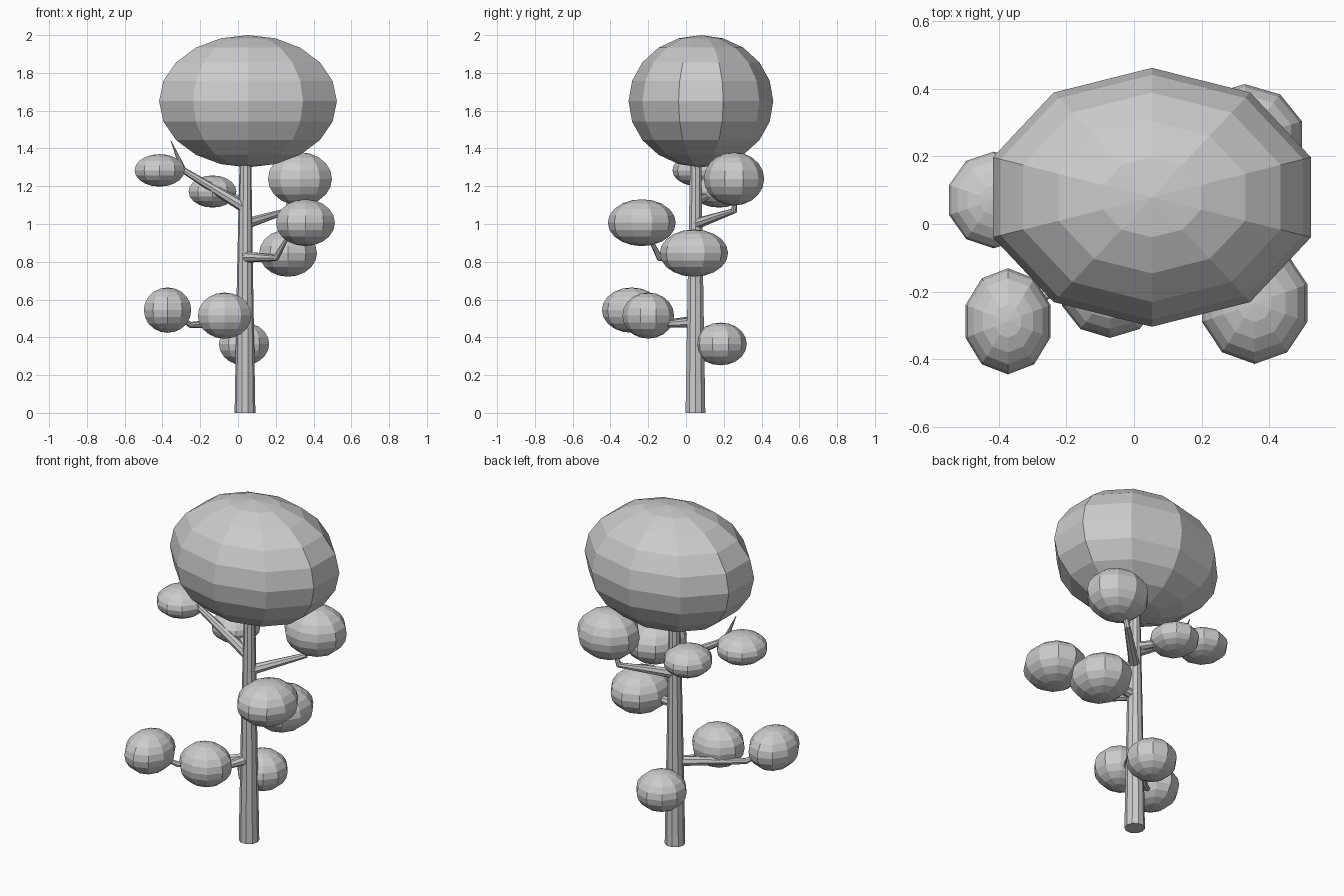
import bpy, bmesh
from mathutils import Vector

if "Cube" in bpy.data.objects:
    bpy.data.objects.remove(bpy.data.objects["Cube"])


def finish(bm, name):
    bmesh.ops.recalc_face_normals(bm, faces=bm.faces)
    mesh = bpy.data.meshes.new(name)
    bm.to_mesh(mesh)
    bm.free()
    obj = bpy.data.objects.new(name, mesh)
    bpy.context.collection.objects.link(obj)
    return obj


def foliage(name, centre, radii):
    """Flat-shaded ten-sided ellipsoid."""
    bm = bmesh.new()
    bmesh.ops.create_uvsphere(bm, u_segments=10, v_segments=10, radius=1)
    bmesh.ops.scale(bm, vec=radii, verts=bm.verts)
    bmesh.ops.translate(bm, vec=centre, verts=bm.verts)
    return finish(bm, name)


def tube(name, points, radii, sides=10):
    """Tapered tube along a path, capped at both ends."""
    pts = [Vector(p) for p in points]
    bm = bmesh.new()
    rings = []
    for i, (p, r) in enumerate(zip(pts, radii)):
        before = (p - pts[i - 1]).normalized() if i else Vector()
        after = (pts[i + 1] - p).normalized() if i + 1 < len(pts) else Vector()
        rot = Vector((0, 0, 1)).rotation_difference(before + after)
        if i == 0:
            side = rot @ Vector((1, 0, 0))
        tangent = (before + after).normalized()
        # carry the ring direction along the path so the tube does not twist
        side = (side - tangent * side.dot(tangent)).normalized()
        up = tangent.cross(side)
        ring = []
        for k in range(sides):
            a = 6.283185307 * k / sides
            ring.append(bm.verts.new(p + (side * cos(a) + up * sin(a)) * r))
        rings.append(ring)
    for a, b in zip(rings, rings[1:]):
        for k in range(sides):
            n = (k + 1) % sides
            bm.faces.new((a[k], a[n], b[n], b[k]))
    bm.faces.new(rings[0])
    bm.faces.new(rings[-1])
    return finish(bm, name)


from math import cos, sin

# Trunk, running up into the crown
tube("trunk", [(.037, .05, 0), (.037, .05, .7), (.04, .052, 1.5)], [.055, .043, .028])

# Crown
foliage("crown", (.053, .079, 1.65), (.495, .383, .35))

# Leaf clusters: centre, radii
clusters = {
    "upper_left": ((-.415, .071, 1.284), (.139, .143, .086)),
    "upper_back": ((-.135, .175, 1.172), (.133, .14, .085)),
    "upper_right": ((.328, .254, 1.239), (.178, .16, .141)),
    "middle_front": ((.357, -.234, 1.007), (.164, .18, .124)),
    "middle_right": ((.265, .042, .846), (.161, .181, .125)),
    "lower_left": ((-.373, -.288, .544), (.132, .157, .12)),
    "lower_front": ((-.071, -.2, .515), (.149, .137, .122)),
    "lower_back": ((.032, .183, .365), (.14, .139, .113)),
}
for name, (centre, radii) in clusters.items():
    foliage(name + "_leaves", centre, radii)

# Branches: path from the trunk into each cluster
branches = {
    "upper_left": [(.03, .05, 1.09), (-.29, .05, 1.285), (-.355, .04, 1.44)],
    "upper_back": [(.037, .05, 1.12), (-.07, .12, 1.15), (-.12, .165, 1.2)],
    "upper_right": [(.037, .05, 1.0), (.26, .255, 1.07), (.3, .265, 1.2)],
    "middle_front": [(.037, .04, .825), (.2, -.14, .82), (.28, -.21, .96)],
    "middle_right": [(.037, .05, .82), (.18, .045, .83), (.23, .042, .87)],
    "lower_left": [(.037, .05, .485), (-.25, -.2, .465), (-.34, -.27, .52)],
    "lower_front": [(.037, .05, .48), (-.03, -.1, .47), (-.06, -.17, .52)],
    "lower_back": [(.037, .05, .32), (.035, .13, .33), (.033, .17, .36)],
}
for name, path in branches.items():
    tip = .002 if name == "upper_left" else .008
    tube(name + "_branch", path, [.03, .017, tip], 8)
